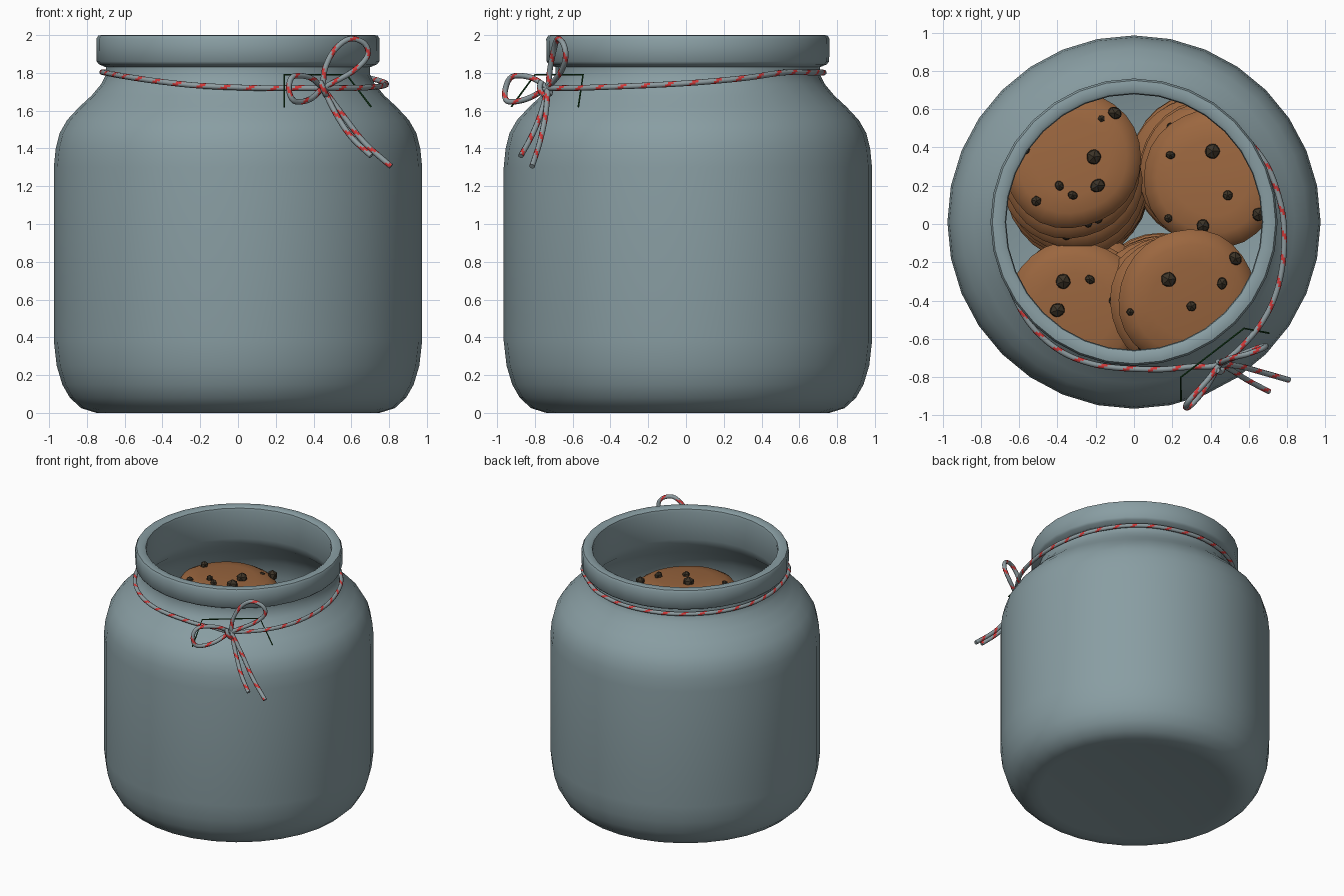
import bpy, bmesh, math, random
from mathutils import Vector, Matrix

if "Cube" in bpy.data.objects:
    bpy.data.objects.remove(bpy.data.objects["Cube"])

random.seed(4)
CY = 0.01  # jar axis sits slightly behind the origin


def material(name, rgb):
    m = bpy.data.materials.new(name)
    m.diffuse_color = (*rgb, 1)
    m.use_nodes = True
    m.node_tree.nodes["Principled BSDF"].inputs["Base Color"].default_value = m.diffuse_color
    return m


GLASS = material("blue_grey_glass", (0.25, 0.34, 0.365))
COOKIE = material("cookie_brown", (0.33, 0.135, 0.05))
CHIP = material("chocolate_dark", (0.045, 0.033, 0.02))
CORD = material("cord_grey", (0.27, 0.33, 0.35))
RED = material("cord_red", (0.65, 0.04, 0.04))
GREEN = material("thin_dark_green", (0.01, 0.07, 0.015))


def finish(name, bm, mats, angle=None):
    bmesh.ops.recalc_face_normals(bm, faces=bm.faces)
    me = bpy.data.meshes.new(name)
    bm.to_mesh(me)
    bm.free()
    for m in mats:
        me.materials.append(m)
    ob = bpy.data.objects.new(name, me)
    bpy.context.collection.objects.link(ob)
    if angle:
        bpy.ops.object.select_all(action='DESELECT')
        ob.select_set(True)
        bpy.context.view_layer.objects.active = ob
        bpy.ops.object.shade_smooth_by_angle(angle=math.radians(angle))
    return ob


def lathe(bm, profile, n, mat, wobble=lambda a: 1):
    """Revolve (r, z) points; r = 0 makes a pole."""
    rings = []
    for r, z in profile:
        if r == 0:
            rings.append([bm.verts.new(mat @ Vector((0, 0, z)))] * n)
        else:
            rings.append([bm.verts.new(mat @ Vector((
                r * wobble(a) * math.cos(a), r * wobble(a) * math.sin(a), z)))
                for a in (2 * math.pi * i / n for i in range(n))])
    for p, q in zip(rings, rings[1:]):
        for i in range(n):
            j = (i + 1) % n
            bm.faces.new(list(dict.fromkeys((p[i], p[j], q[j], q[i]))))


def spline(pts, step, closed=False):
    """Catmull-Rom points at roughly even spacing."""
    pts = [Vector(p) for p in pts]
    if closed:
        ext = [pts[-1]] + pts + [pts[0], pts[1]]
    else:
        ext = [2 * pts[0] - pts[1]] + pts + [2 * pts[-1] - pts[-2]]
    out = []
    for a, b, c, d in zip(ext, ext[1:], ext[2:], ext[3:]):
        n = max(1, round((c - b).length / step))
        for i in range(n):
            t = i / n
            out.append(0.5 * (2 * b + (c - a) * t + (2 * a - 5 * b + 4 * c - d) * t * t
                              + (3 * b - a - 3 * c + d) * t ** 3))
    if not closed:
        out.append(pts[-1])
    return out


def tube(bm, path, r, sides, closed=False, stripe=False):
    n = len(path)
    rings, nrm = [], None
    for i, p in enumerate(path):
        t = (path[(i + 1) % n if closed else min(i + 1, n - 1)]
             - path[i - 1 if closed else max(i - 1, 0)]).normalized()
        nrm = t.orthogonal() if nrm is None else nrm - t * nrm.dot(t)
        nrm.normalize()
        b = t.cross(nrm)
        rings.append([bm.verts.new(p + r * (math.cos(a) * nrm + math.sin(a) * b))
                      for a in (2 * math.pi * k / sides for k in range(sides))])
    for i in range(n if closed else n - 1):
        p, q = rings[i], rings[(i + 1) % n]
        for k in range(sides):
            j = (k + 1) % sides
            f = bm.faces.new((p[k], p[j], q[j], q[k]))
            # red helix around the cord
            f.material_index = int(stripe and (i + k) % 8 < 2)
    if not closed:
        bm.faces.new(rings[0])
        bm.faces.new(rings[-1])


# Jar: outer wall, rolled rim, inner wall
bm = bmesh.new()
lathe(bm, [(0, 0.03), (0.5, 0.025), (0.68, 0.005), (0.75, 0), (0.83, 0.025), (0.89, 0.08),
           (0.93, 0.15), (0.96, 0.25), (0.975, 0.38), (0.975, 1.3), (0.965, 1.4), (0.945, 1.48),
           (0.905, 1.55), (0.84, 1.62), (0.775, 1.68), (0.725, 1.74), (0.70, 1.79), (0.70, 1.83),
           (0.735, 1.845), (0.748, 1.86), (0.75, 1.98), (0.74, 1.997), (0.725, 2.0), (0.69, 2.0),
           (0.673, 1.99), (0.668, 1.97), (0.668, 1.75), (0.70, 1.68), (0.79, 1.59), (0.87, 1.48),
           (0.90, 1.35), (0.90, 0.35), (0.86, 0.16), (0.75, 0.09), (0, 0.09)],
      32, Matrix.Translation((0, CY, 0)))
finish("jar", bm, [GLASS], 40)

# Cookies in four stacks: centre, top height, lean, drift of lower cookies,
# and chips on the top cookie (x, y, size)
stacks = {
    "back_left": ((-0.33, 0.34), 1.55, (0.0, 0.06), (0.01, -0.05),
                  [(-0.21, 0.35, .045), (-0.19, 0.2, .045), (-0.39, 0.2, .03), (-0.32, 0.15, .03),
                   (-0.51, 0.12, .03), (-0.17, 0.55, .022), (-0.1, 0.58, .042), (-0.57, 0.39, .03)]),
    "back_right": ((0.42, 0.24), 1.42, (-0.12, 0.02), (-0.02, 0.02),
                   [(0.19, 0.36, .028), (0.41, 0.38, .045), (0.49, 0.15, .03), (0.18, 0.03, .025),
                    (0.36, -0.01, .04), (0.65, 0.05, .04)]),
    "front_right": ((0.28, -0.39), 1.53, (0.1, -0.08), (-0.05, -0.01),
                    [(0.18, -0.29, .045), (0.46, -0.31, .036), (0.53, -0.18, .042),
                     (0.3, -0.43, .03), (-0.02, -0.46, .022)]),
    "front_left": ((-0.3, -0.45), 1.32, (-0.05, -0.05), (0.02, 0.01),
                   [(-0.37, -0.3, .045), (-0.23, -0.29, .03), (-0.4, -0.45, .045), (-0.1, -0.4, .035)]),
}
R, H = 0.365, 0.115
cookie_profile = [(0, H), (0.2, H), (0.29, H * 0.9), (0.34, H * 0.68), (R, H * 0.35),
                  (0.35, 0.012), (0.3, 0), (0, 0)]


def chip(bm, p, s):
    m = Matrix.Translation(p) @ Matrix.Rotation(random.uniform(0, 6), 4, 'Z') @ Matrix.Diagonal(
        (s, s * random.uniform(0.8, 1), s, 1))
    bmesh.ops.create_icosphere(bm, subdivisions=1, radius=1, matrix=m)


for name, ((x, y), top, lean, drift, chips) in stacks.items():
    bm, cb = bmesh.new(), bmesh.new()
    normal = Vector((lean[0], lean[1], 1)).normalized()
    tilt = Vector((0, 0, 1)).rotation_difference(normal).to_matrix().to_4x4()
    k, z = 0, top - H
    while z > 0.15:
        d = min(k, 3)  # only the upper cookies slide sideways
        jx, jy = (random.uniform(-.015, .015) for _ in "xy") if k else (0, 0)
        c = Vector((x + d * drift[0] + jx, y + d * drift[1] + jy, z))
        ph = random.uniform(0, 6)
        lathe(bm, cookie_profile, 28, Matrix.Translation(c) @ tilt,
              lambda a: 1 + 0.012 * math.sin(3 * a + ph) + 0.008 * math.sin(5 * a - ph))
        if k in (1, 2):  # chips peeking out along the lower rims
            for _ in range(5):
                a = random.uniform(0, 6.28)
                chip(cb, c + tilt @ Vector((0.3 * math.cos(a), 0.3 * math.sin(a), H * 0.85)), 0.03)
        k += 1
        z -= H * 0.93
    for px, py, s in chips:
        pz = top - (lean[0] * (px - x) + lean[1] * (py - y))
        if math.hypot(px - x, py - y) > 0.26:
            pz -= 0.02
        chip(cb, Vector((px, py, pz + 0.2 * s)), s)
    finish("cookies_" + name, bm, [COOKIE], 50)
    finish("chips_" + name, cb, [CHIP])

# Cord around the neck, sagging towards the bow
knot = (0.45, -0.73, 1.72)
ring = [(0.3, -0.745, 1.72), (0.1, -0.76, 1.72), (-0.2, -0.735, 1.732), (-0.42, -0.64, 1.755),
        (-0.59, -0.45, 1.78)]
ring += [(0.72 * math.cos(a), CY + 0.72 * math.sin(a), 1.802)
         for a in (math.radians(d) for d in (190, 165, 140, 115, 90, 65, 45))]
ring += [(0.68, 0.33, 1.775), (0.76, 0.13, 1.755), (0.785, -0.05, 1.742), (0.77, -0.25, 1.732),
         (0.715, -0.43, 1.725), (0.61, -0.59, 1.72)]
bm = bmesh.new()
tube(bm, spline([knot] + ring, 0.016, True), 0.015, 8, True, True)
finish("neck_cord", bm, [CORD, RED], 60)

# Bow: two loops, two tails and a knot
bow = {
    "bow_loop_upper": [knot, (0.46, -0.72, 1.82), (0.51, -0.70, 1.92), (0.59, -0.68, 1.98),
                       (0.67, -0.65, 1.955), (0.685, -0.637, 1.89), (0.61, -0.66, 1.81), knot],
    "bow_loop_left": [knot, (0.38, -0.82, 1.775), (0.29, -0.92, 1.78), (0.27, -0.957, 1.71),
                      (0.30, -0.945, 1.65), (0.38, -0.85, 1.66), knot],
    "bow_tail_short": [knot, (0.52, -0.77, 1.58), (0.60, -0.82, 1.46), (0.705, -0.875, 1.36)],
    "bow_tail_long": [knot, (0.56, -0.745, 1.57), (0.67, -0.775, 1.43), (0.81, -0.815, 1.305)],
    "bow_knot": [(0.435, -0.765, 1.755), (0.45, -0.775, 1.72), (0.465, -0.755, 1.685),
                 (0.46, -0.72, 1.69), (0.44, -0.72, 1.75)],
}
for name, pts in bow.items():
    bm = bmesh.new()
    tube(bm, spline(pts, 0.016), 0.015, 8, False, True)
    finish(name, bm, [CORD, RED], 60)

# Thin green wire behind the bow
bm = bmesh.new()
wire = [(0.245, -0.925, 1.62), (0.245, -0.80, 1.79), (0.575, -0.545, 1.79), (0.705, -0.57, 1.62)]
tube(bm, [Vector(p) for p in wire], 0.005, 6)
finish("green_wire", bm, [GREEN])
